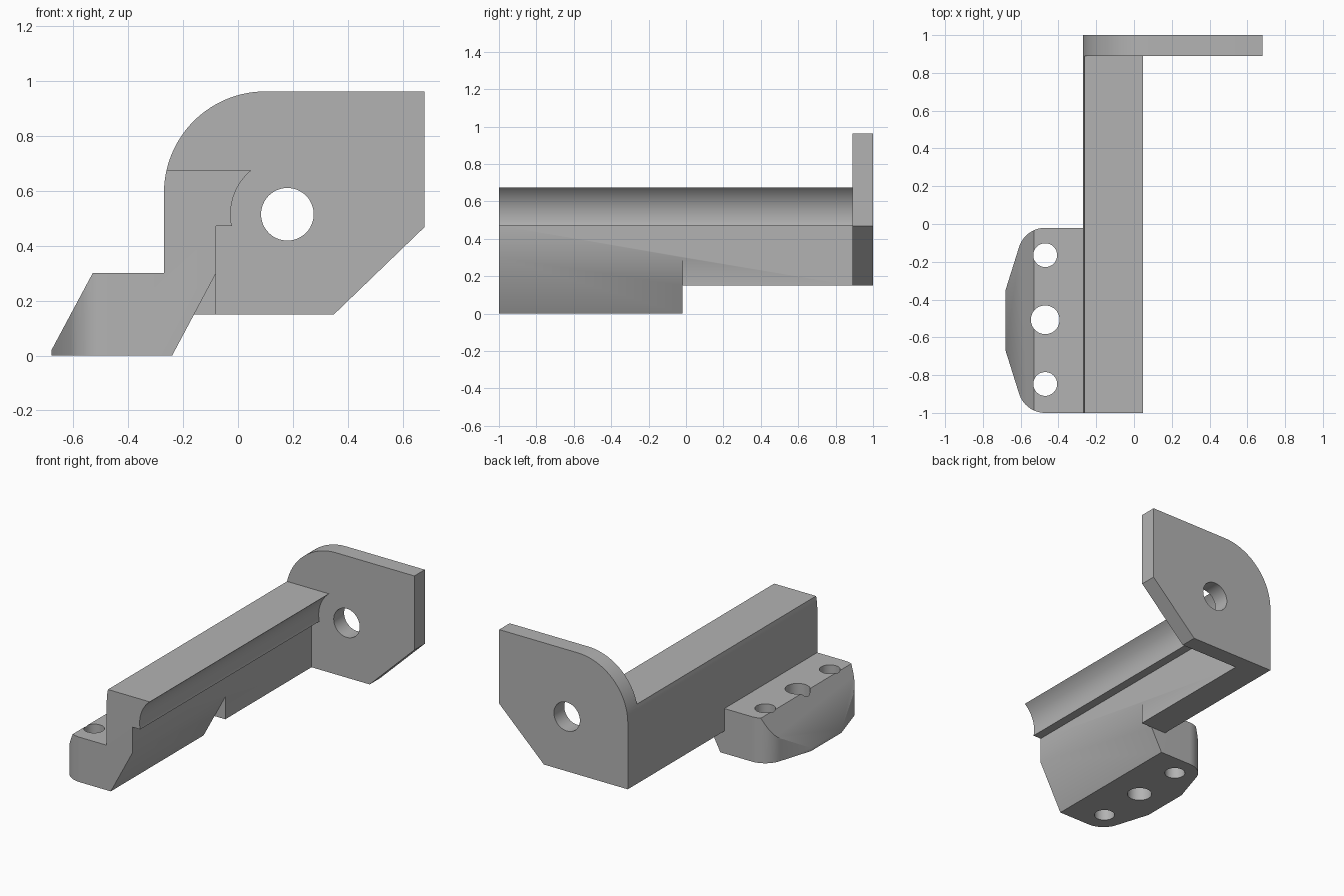
import bpy, bmesh
from math import sin, cos, radians
from mathutils import Vector

cube = bpy.data.objects.get("Cube")
if cube:
    bpy.data.objects.remove(cube, do_unlink=True)

grey = bpy.data.materials.new("plain grey")
grey.use_nodes = True
colour = (0.45, 0.45, 0.45, 1)
grey.diffuse_color = colour
grey.node_tree.nodes["Principled BSDF"].inputs["Base Color"].default_value = colour


def arc(cx, cy, r, start, end, steps=16):
    """Points along a circular arc, angles in degrees."""
    angles = [radians(start + (end - start) * i / steps) for i in range(steps + 1)]
    return [(cx + r * cos(a), cy + r * sin(a)) for a in angles]


def prism(name, outline, low, high, axis):
    """Extrude an outline along y (xz outline) or z (xy outline)."""
    def place(p, d):
        return (p[0], d, p[1]) if axis == "y" else (p[0], p[1], d)
    bm = bmesh.new()
    face = bm.faces.new([bm.verts.new(place(p, low)) for p in outline])
    out = bmesh.ops.extrude_face_region(bm, geom=[face])
    offset = Vector(place((0, 0), high - low))
    bmesh.ops.translate(bm, vec=offset,
                        verts=[g for g in out["geom"] if isinstance(g, bmesh.types.BMVert)])
    bmesh.ops.recalc_face_normals(bm, faces=bm.faces)
    mesh = bpy.data.meshes.new(name)
    bm.to_mesh(mesh)
    bm.free()
    mesh.materials.append(grey)
    obj = bpy.data.objects.new(name, mesh)
    bpy.context.collection.objects.link(obj)
    return obj


def combine(target, tool, operation):
    """Apply a boolean and discard the tool."""
    bpy.context.view_layer.objects.active = target
    mod = target.modifiers.new("boolean", "BOOLEAN")
    mod.operation, mod.solver, mod.object = operation, "EXACT", tool
    bpy.ops.object.modifier_apply(modifier=mod.name)
    bpy.data.objects.remove(tool, do_unlink=True)


# Shared upper part of the bar: groove on the right, rounded shoulder on the left
groove = arc(0.18, 0.515, 0.207, 192.5, 129.4)
shoulder = arc(0.1, 0.593, 0.37, 167.2, 180, 4)
bar_top = [(-0.08, 0.472), (-0.022, 0.472)] + groove[1:] + shoulder

# Front section: bar with the sloped mounting foot
foot_profile = [(-0.68, 0), (-0.24, 0), (-0.08, 0.3)] + bar_top + [
    (-0.27, 0.3), (-0.53, 0.3), (-0.68, 0.02)]
bracket = prism("angle_bracket", foot_profile, -1, -0.02, "y")

# Rounded and tapered foot outline seen from above
mid = -0.51
back = arc(-0.47, -0.165, 0.145, 90, 163) + [(-0.68, -0.35)]
front = [(x, 2 * mid - y) for x, y in reversed(back)]
plan = [(0.2, -0.02)] + back + front + [(0.2, -1)]
combine(bracket, prism("foot_outline", plan, -0.1, 1, "z"), "INTERSECT")

# Rear section of the bar
bar_profile = [(-0.27, 0.15), (-0.08, 0.15)] + bar_top
combine(bracket, prism("bar", bar_profile, -0.02, 0.89, "y"), "UNION")

# End plate with one round corner and one clipped corner
plate_profile = [(-0.27, 0.15), (0.35, 0.15), (0.68, 0.468), (0.68, 0.963)]
plate_profile += arc(0.1, 0.593, 0.37, 90, 180, 28)
combine(bracket, prism("end_plate", plate_profile, 0.89, 1, "y"), "UNION")

# Round holes through the plate and the foot
combine(bracket, prism("plate_hole", arc(0.18, 0.515, 0.096, 0, 352.5, 47), 0.8, 1.1, "y"),
        "DIFFERENCE")
for y, r in ((-0.165, 0.063), (mid + 0.003, 0.076), (-0.847, 0.063)):
    hole = arc(-0.47, y, r, 0, 352.5, 47)
    combine(bracket, prism("foot_hole", hole, -0.1, 0.5, "z"), "DIFFERENCE")

# Merge coplanar faces and shade
bm = bmesh.new()
bm.from_mesh(bracket.data)
bmesh.ops.remove_doubles(bm, verts=bm.verts, dist=0.0001)
bmesh.ops.dissolve_limit(bm, angle_limit=radians(0.5), verts=bm.verts, edges=bm.edges)
bm.to_mesh(bracket.data)
bm.free()
bpy.ops.object.select_all(action="DESELECT")
bracket.select_set(True)
bpy.context.view_layer.objects.active = bracket
bpy.ops.object.shade_smooth_by_angle(angle=radians(30))
